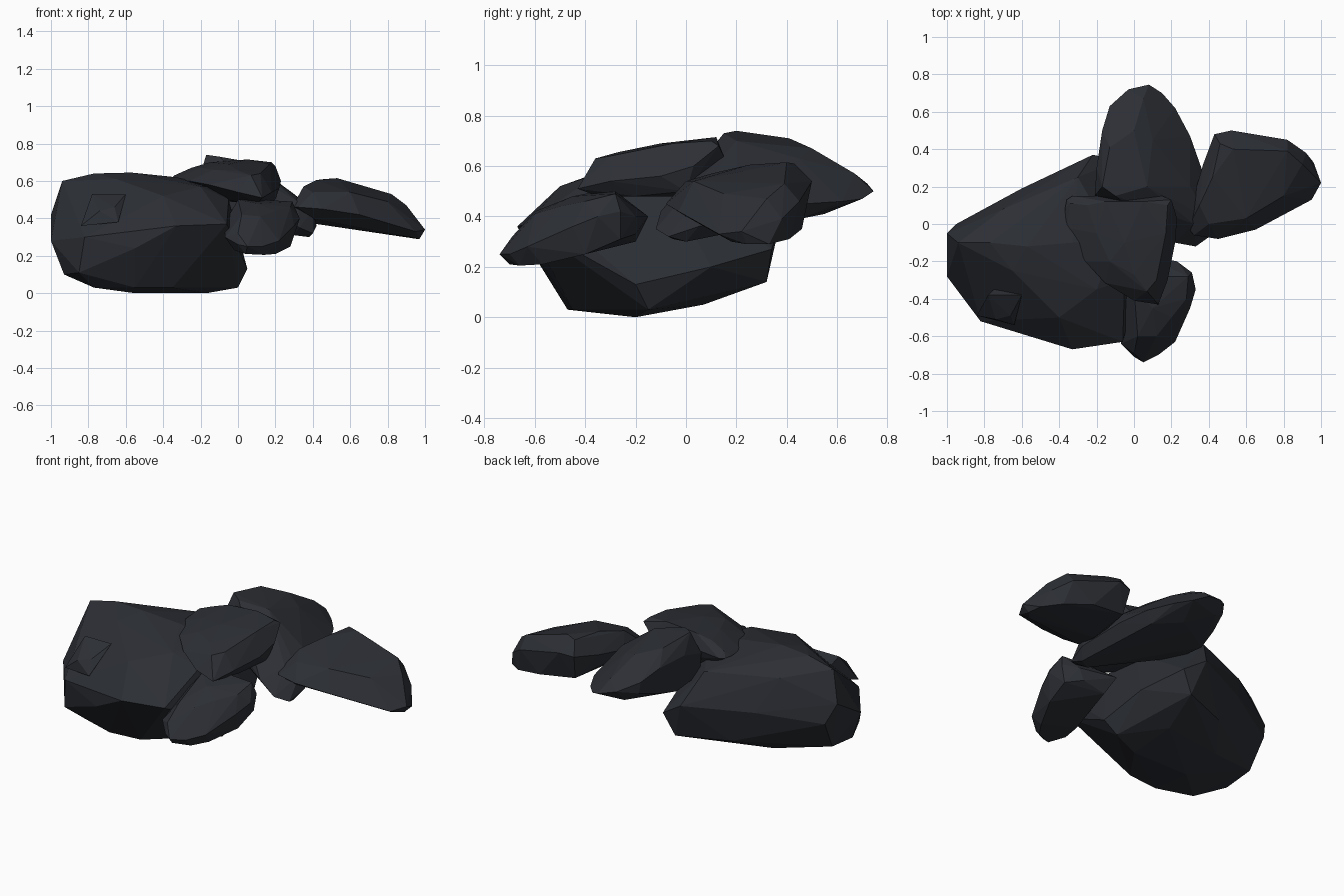
import bpy, bmesh

stone = bpy.data.materials.new("dark_stone")
stone.diffuse_color = (0.025, 0.028, 0.035, 1)


def rock(name, rim, crown, base):
    """Faceted stone: hull around a rim outline, a crown and an underside."""
    bm = bmesh.new()
    for p in rim + crown + base:
        bm.verts.new(p)
    res = bmesh.ops.convex_hull(bm, input=bm.verts[:])
    loose = {g for g in res["geom_interior"] + res["geom_unused"]
             if isinstance(g, bmesh.types.BMVert)}
    bmesh.ops.delete(bm, geom=list(loose), context='VERTS')
    bmesh.ops.recalc_face_normals(bm, faces=bm.faces[:])
    mesh = bpy.data.meshes.new(name)
    bm.to_mesh(mesh)
    bm.free()
    mesh.materials.append(stone)
    obj = bpy.data.objects.new(name, mesh)
    bpy.context.collection.objects.link(obj)
    return obj


# Large boulder resting on the ground
rock("large_boulder",
     rim=[(-1, -.05, .42), (-1, -.28, .28), (-.82, -.52, .3), (-.85, -.48, .11),
          (-.55, -.6, .24), (-.33, -.67, .36), (-.06, -.63, .37), (0, -.4, .3),
          (.05, -.2, .13), (.03, .1, .2), (-.08, .34, .27), (-.22, .37, .36),
          (-.6, .19, .35), (-.95, 0, .3)],
     crown=[(-.94, -.1, .6), (-.77, -.1, .64), (-.57, -.12, .645), (-.33, -.1, .62),
            (-.1, -.1, .57), (-.3, .25, .55), (-.65, -.25, .61), (-.2, -.35, .57),
            (-.05, -.3, .5), (-.4, -.5, .52), (-.7, .08, .55)],
     base=[(-.93, -.3, .1), (-.77, -.4, .03), (-.55, -.47, .03), (-.35, -.45, .03),
           (0, -.15, .03), (-.17, -.2, 0), (-.55, -.2, 0), (-.2, .07, .05),
           (-.6, 0, .06), (-.15, .32, .14), (-.45, .2, .14), (-.93, -.1, .12)])

# Small knob on the boulder's front face
rock("boulder_knob",
     rim=[(-.84, -.49, .36), (-.64, -.54, .38), (-.6, -.38, .53), (-.78, -.38, .53)],
     crown=[(-.74, -.51, .44), (-.66, -.49, .46)],
     base=[(-.7, -.3, .4)])

# Long slab leaning down to the right, at the back
rock("back_slab",
     rim=[(.08, .745, .5), (-.03, .72, .53), (-.13, .63, .58), (-.17, .5, .63),
          (-.2, .3, .64), (-.21, .15, .6), (.15, .7, .47), (.22, .62, .46),
          (.3, .47, .45), (.36, .3, .42), (.42, .05, .36), (.4, -.07, .32),
          (.33, -.12, .35), (.22, -.1, .42)],
     crown=[(-.17, .2, .74), (-.1, .15, .73), (-.13, .41, .71), (0, .5, .67),
            (.07, .2, .7), (.1, .45, .63), (.05, .67, .57), (.3, .2, .53),
            (.32, 0, .49), (.4, .03, .45)],
     base=[(0, .5, .41), (.1, .55, .41), (.25, .45, .39), (-.19, .36, .44),
           (-.2, .15, .47), (-.16, .5, .47), (-.12, .63, .51), (-.04, .66, .46),
           (0, .05, .43), (.3, .1, .33), (.3, -.05, .31), (.38, 0, .3)])

# Wedge stone on top, pointing to the front
rock("top_wedge",
     rim=[(-.36, .13, .6), (-.33, .15, .6), (-.37, .08, .6), (-.36, -.02, .6),
          (-.26, -.2, .6), (-.155, -.315, .58), (0, -.41, .54), (.13, -.43, .51),
          (.18, -.3, .54), (.22, -.1, .56), (.23, .03, .6), (.2, .13, .68),
          (.15, .15, .64)],
     crown=[(-.34, .11, .63), (-.25, .1, .67), (-.15, .12, .7), (.05, .12, .715),
            (.18, .1, .7), (.17, -.05, .69), (-.05, -.1, .69), (-.2, -.05, .67),
            (-.13, -.2, .66), (0, -.27, .655), (.12, -.3, .64), (.07, -.36, .63)],
     base=[(-.2, .1, .5), (.1, .1, .48), (.2, 0, .5), (.15, -.2, .48),
           (.1, -.35, .48), (-.1, -.2, .5)])

# Outlying stone on the right
rock("right_stone",
     rim=[(.29, -.02, .46), (.32, .15, .48), (.37, .32, .5), (.43, .48, .53),
          (.52, .5, .54), (.82, .45, .46), (.92, .38, .39), (1, .22, .34),
          (.95, .13, .33), (.85, .08, .36), (.65, -.03, .42), (.45, -.08, .45),
          (.32, -.06, .46)],
     crown=[(.35, .1, .57), (.42, .25, .605), (.53, .4, .615), (.46, .43, .61),
            (.82, .39, .53), (.9, .32, .47), (.8, .15, .49), (.6, .03, .54),
            (.4, 0, .54)],
     base=[(.42, .15, .37), (.45, .44, .38), (.6, .1, .36), (.68, .46, .35),
           (.86, .41, .31), (.96, .33, .29), (.97, .24, .29), (.92, .18, .3),
           (.4, 0, .4)])

# Small stone at the front
rock("front_stone",
     rim=[(-.07, -.64, .3), (0, -.71, .26), (.05, -.74, .25), (.13, -.7, .25),
          (.22, -.63, .28), (.25, -.53, .3), (.3, -.45, .36), (.33, -.35, .4),
          (.31, -.26, .42), (.23, -.2, .4), (0, -.15, .4), (-.07, -.45, .38)],
     crown=[(0, -.35, .5), (.12, -.28, .5), (.29, -.28, .49), (.28, -.4, .46),
            (.1, -.45, .48), (.2, -.5, .44), (.02, -.6, .42), (.12, -.6, .41),
            (0, -.69, .32)],
     base=[(.04, -.7, .21), (.14, -.66, .205), (.2, -.57, .21), (.28, -.4, .25),
           (.29, -.26, .31), (.2, -.2, .33), (-.02, -.62, .23), (0, -.5, .23),
           (.05, -.2, .3)])
